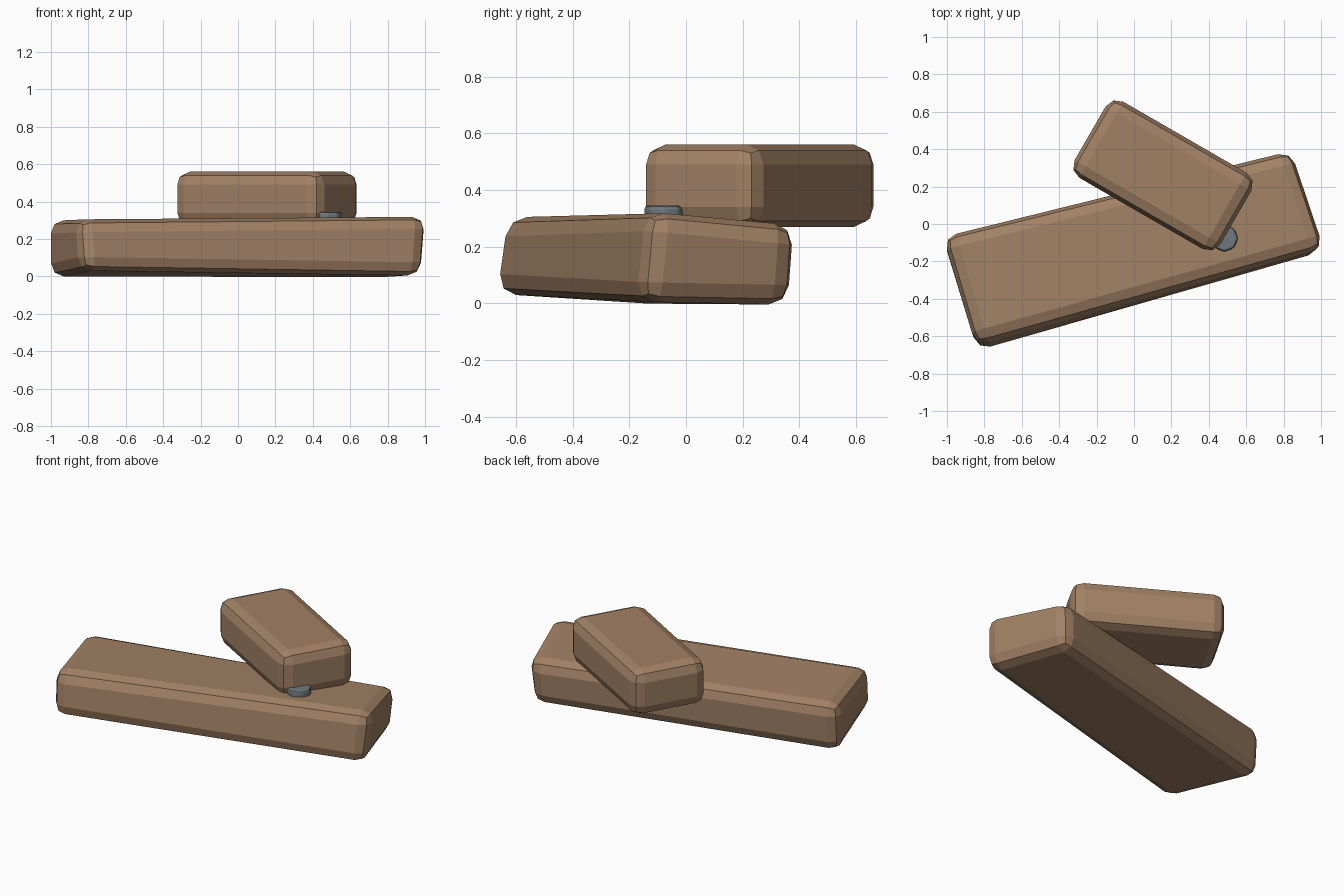
import bpy, bmesh
from math import radians
from mathutils import Matrix

if "Cube" in bpy.data.objects:
    bpy.data.objects.remove(bpy.data.objects["Cube"], do_unlink=True)


def make_material(name, rgb):
    mat = bpy.data.materials.new(name)
    mat.use_nodes = True
    mat.diffuse_color = (*rgb, 1)
    mat.node_tree.nodes["Principled BSDF"].inputs["Base Color"].default_value = (*rgb, 1)
    return mat


wood = make_material("brown wood", (0.36, 0.22, 0.13))
metal = make_material("grey metal", (0.16, 0.19, 0.21))


def add_part(name, bm, mat, bevel, segments):
    """Turn a bmesh into a flat shaded object with softened edges."""
    bmesh.ops.recalc_face_normals(bm, faces=bm.faces)
    mesh = bpy.data.meshes.new(name)
    bm.to_mesh(mesh)
    bm.free()
    mesh.materials.append(mat)
    obj = bpy.data.objects.new(name, mesh)
    bpy.context.collection.objects.link(obj)
    mod = obj.modifiers.new("soft edges", "BEVEL")
    mod.width, mod.segments = bevel, segments
    mod.limit_method = "ANGLE"
    return obj


# Long plank: a slightly skewed and tapered box, corners listed around each end
bottom = [(-0.83, -0.685, 0.035), (0.995, -0.155, 0.005), (0.82, 0.375, -0.005), (-1.02, -0.085, -0.005)]
top = [(-0.85, -0.645, 0.305), (1.02, -0.125, 0.325), (0.845, 0.395, 0.275), (-1.02, -0.065, 0.3)]
bm = bmesh.new()
low = [bm.verts.new(p) for p in bottom]
high = [bm.verts.new(p) for p in top]
bm.faces.new(low)
bm.faces.new(high)
for i in range(4):
    j = (i + 1) % 4
    bm.faces.new((low[i], low[j], high[j], high[i]))
add_part("long_plank", bm, wood, 0.07, 2)

# Short block resting across the plank
bm = bmesh.new()
bmesh.ops.create_cube(bm, size=1, matrix=Matrix.Diagonal((0.9, 0.47, 0.29, 1)))
block = add_part("short_block", bm, wood, 0.07, 2)
block.location = (0.155, 0.26, 0.415)
block.rotation_euler.z = radians(-30)

# Nail head pinched between the plank and the block
bm = bmesh.new()
bmesh.ops.create_cone(bm, cap_ends=True, segments=8, radius1=0.073, radius2=0.073, depth=0.06)
nail = add_part("nail_head", bm, metal, 0.013, 2)
nail.location = (0.484, -0.076, 0.315)
